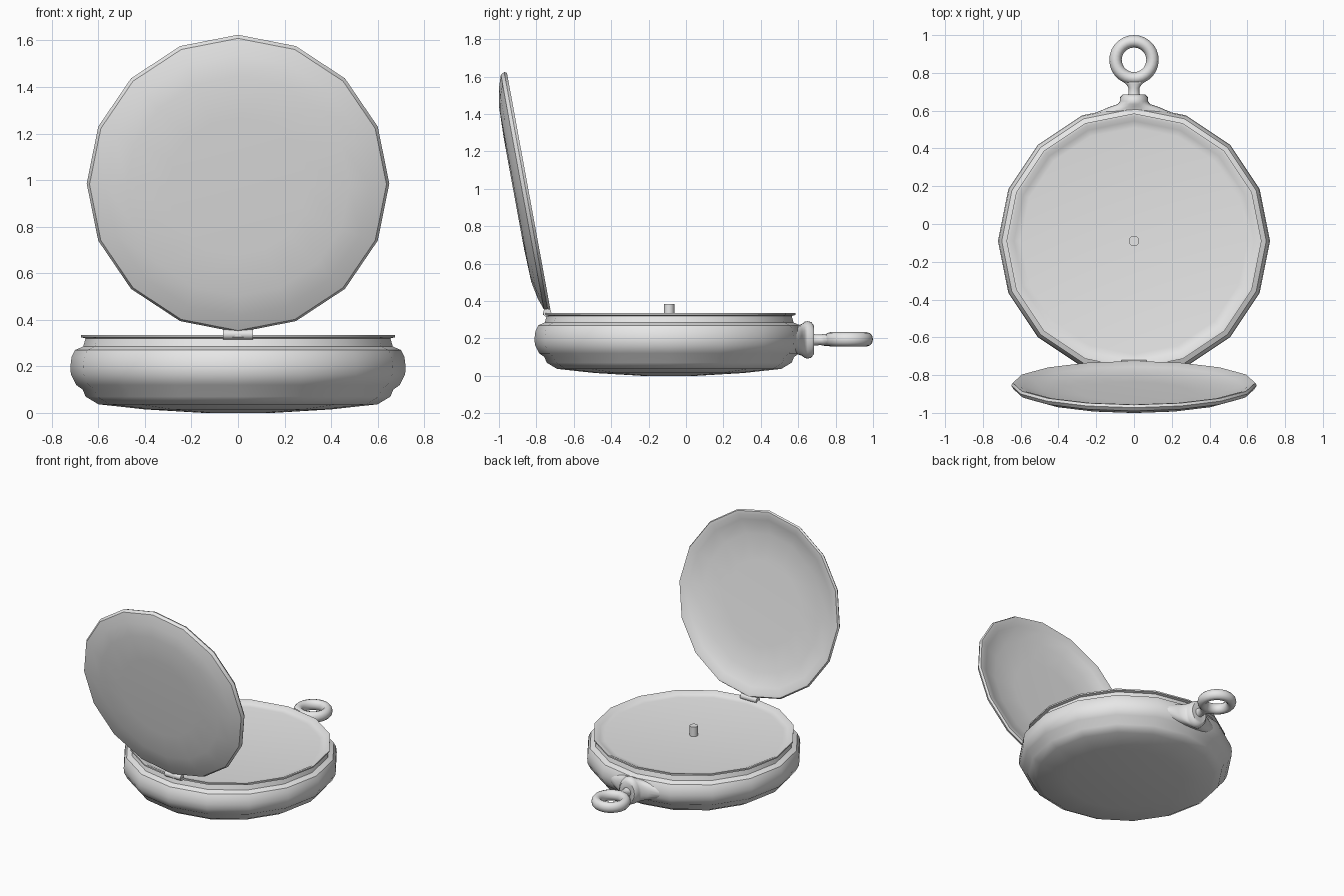
import bpy, bmesh, math
from mathutils import Matrix

if "Cube" in bpy.data.objects:
    bpy.data.objects.remove(bpy.data.objects["Cube"], do_unlink=True)

metal = bpy.data.materials.new("grey metal")
metal.use_nodes = True
grey = (0.8, 0.8, 0.8, 1)
metal.diffuse_color = grey
metal.node_tree.nodes["Principled BSDF"].inputs["Base Color"].default_value = grey


def finish(name, bm, matrix, angle=40):
    bmesh.ops.remove_doubles(bm, verts=bm.verts, dist=0.0005)
    bmesh.ops.recalc_face_normals(bm, faces=bm.faces)
    bm.transform(matrix)
    mesh = bpy.data.meshes.new(name)
    bm.to_mesh(mesh)
    bm.free()
    mesh.materials.append(metal)
    obj = bpy.data.objects.new(name, mesh)
    bpy.context.collection.objects.link(obj)
    bpy.ops.object.select_all(action="DESELECT")
    obj.select_set(True)
    bpy.context.view_layer.objects.active = obj
    bpy.ops.object.shade_smooth_by_angle(angle=math.radians(angle))
    return obj


def loft(name, sections, sides, matrix, angle=40, closed=False):
    """Join elliptical rings (half width, half depth, height) along local z."""
    bm = bmesh.new()
    turn = [2 * math.pi * i / sides for i in range(sides)]
    rings = [[bm.verts.new((a * math.cos(t), b * math.sin(t), z)) for t in turn]
             for a, b, z in sections]
    pairs = list(zip(rings, rings[1:]))
    if closed:
        pairs.append((rings[-1], rings[0]))
    for low, high in pairs:
        for i in range(sides):
            j = (i + 1) % sides
            bm.faces.new((low[i], low[j], high[j], high[i]))
    if not closed:
        bm.faces.new(rings[0])
        bm.faces.new(rings[-1])
    return finish(name, bm, matrix, angle)


def lathe(name, profile, sides, matrix, angle=40, closed=False):
    return loft(name, [(r, r, z) for r, z in profile], sides, matrix, angle, closed)


def move(x, y, z):
    return Matrix.Translation((x, y, z))


def turn(degrees, axis):
    return Matrix.Rotation(math.radians(degrees), 4, axis)


# Case with bulging band, stepped back and recessed dial
case_at = move(0, -0.09, 0)
lathe("watch_case", [
    (0.15, 0), (0.4, 0.015), (0.6, 0.037), (0.655, 0.07), (0.667, 0.1),
    (0.695, 0.12), (0.718, 0.165), (0.72, 0.2), (0.715, 0.24), (0.7, 0.27),
    (0.665, 0.285), (0.655, 0.32), (0.675, 0.325), (0.675, 0.335),
    (0.66, 0.335), (0.635, 0.32), (0.6, 0.315)], 16, case_at)

# Pin for the hands
lathe("hand_pin", [(0.028, 0.3), (0.028, 0.385)], 12, case_at)

# Open lid: shallow dish, tilted back from the hinge
lathe("lid", [
    (0.3, 0.035), (0.48, 0.03), (0.58, 0.005), (0.62, -0.012), (0.642, -0.014),
    (0.65, 0), (0.638, 0.02), (0.57, 0.043), (0.48, 0.06), (0.3, 0.066)],
    16, move(0, -0.855, 0.985) @ turn(100.4, "X"))

# Hinge barrel
lathe("hinge", [(0.022, -0.065), (0.022, 0.065)], 12,
      move(0, -0.742, 0.337) @ turn(90, "Y"))

# Pendant: flares out of the case, then a collar (local z runs along +y)
along_y = turn(-90, "X")
loft("pendant", [
    (0.26, 0.07, 0.54), (0.2, 0.075, 0.59), (0.13, 0.085, 0.62),
    (0.085, 0.097, 0.635), (0.075, 0.1, 0.65), (0.074, 0.095, 0.67),
    (0.06, 0.075, 0.685)], 24, move(0, 0, 0.192) @ along_y)

# Stem widening into the foot of the bow
loft("stem", [
    (0.035, 0.035, 0.67), (0.03, 0.03, 0.69), (0.028, 0.028, 0.72),
    (0.042, 0.032, 0.74), (0.075, 0.033, 0.765), (0.095, 0.025, 0.785)],
    16, move(0, 0, 0.192) @ along_y)

# Bow ring
tube = [2 * math.pi * i / 12 for i in range(12)]
lathe("bow_ring", [(0.098 + 0.033 * math.cos(t), 0.038 * math.sin(t)) for t in tube],
      28, move(0, 0.869, 0.195), 60, closed=True)
